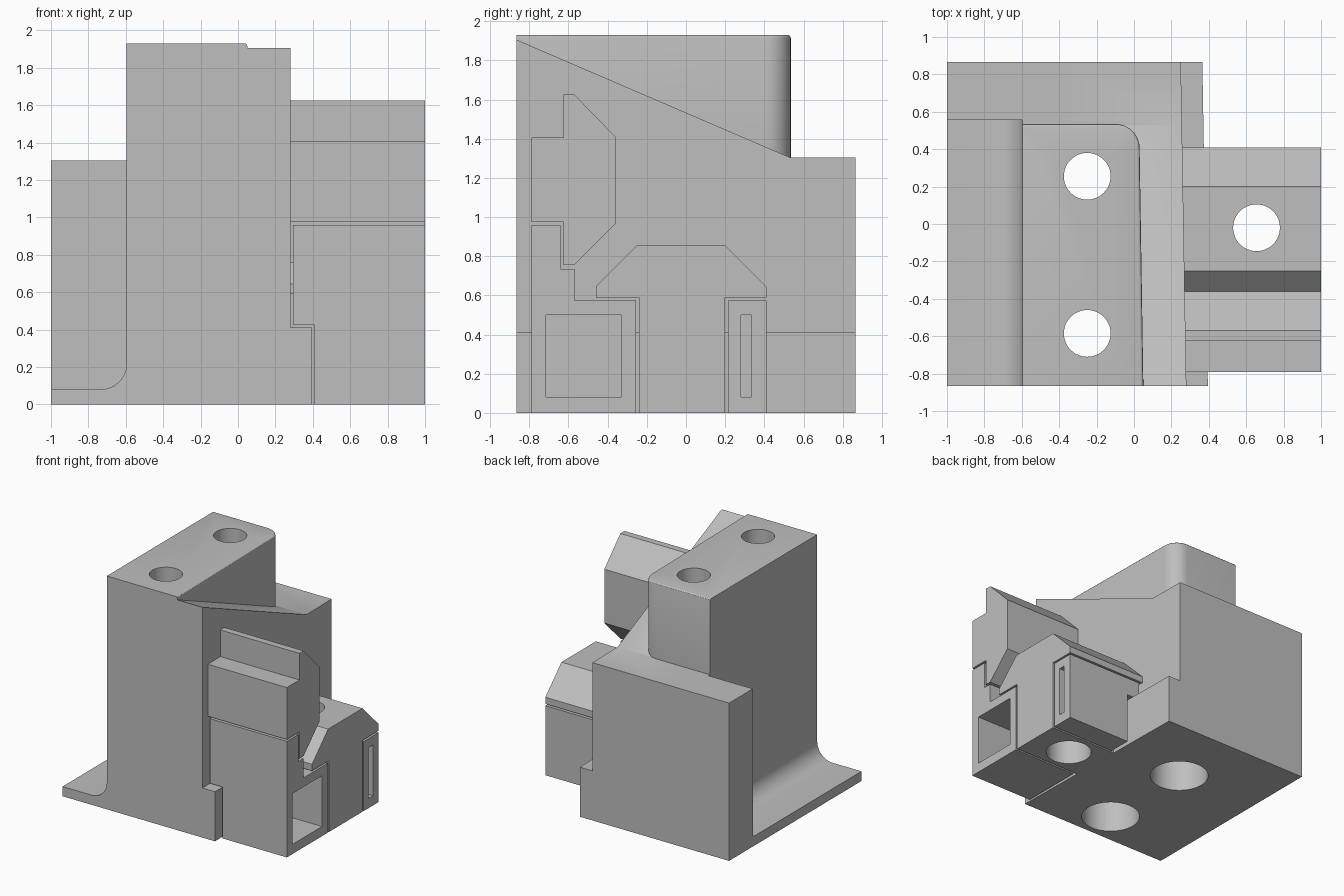
import bpy, bmesh, math
from mathutils import Vector

cube = bpy.data.objects.get("Cube")
if cube:
    bpy.data.objects.remove(cube, do_unlink=True)

grey = bpy.data.materials.new("plain grey")
grey.use_nodes = True
COLOUR = (0.52, 0.52, 0.52, 1)
grey.diffuse_color = COLOUR
grey.node_tree.nodes["Principled BSDF"].inputs["Base Color"].default_value = COLOUR

PLACE = {
    "x": lambda p, d: (d, p[0], p[1]),
    "y": lambda p, d: (p[0], d, p[1]),
    "z": lambda p, d: (p[0], p[1], d),
}


def prism(name, outline, axis, start, end, adjust=None):
    """Extrude a closed outline along an axis, optionally adjusting the corners."""
    bm = bmesh.new()
    low, high = ([bm.verts.new(PLACE[axis](p, d)) for p in outline] for d in (start, end))
    bm.faces.new(low)
    bm.faces.new(high)
    for i in range(len(outline)):
        j = (i + 1) % len(outline)
        bm.faces.new((low[i], low[j], high[j], high[i]))
    if adjust:
        adjust(bm)
    bmesh.ops.recalc_face_normals(bm, faces=bm.faces)
    mesh = bpy.data.meshes.new(name)
    bm.to_mesh(mesh)
    bm.free()
    mesh.materials.append(grey)
    obj = bpy.data.objects.new(name, mesh)
    bpy.context.collection.objects.link(obj)
    return obj


def rect(a, b, c, d):
    return [(a, c), (b, c), (b, d), (a, d)]


def arc(cx, cy, r, a0, a1, steps=10):
    angles = [math.radians(a0 + (a1 - a0) * i / steps) for i in range(steps + 1)]
    return [(cx + r * math.cos(a), cy + r * math.sin(a)) for a in angles]


def combine(target, tool, operation):
    """Apply a boolean and discard the tool."""
    tool.hide_render = True
    mod = target.modifiers.new(operation.lower(), "BOOLEAN")
    mod.operation, mod.solver, mod.object = operation, "EXACT", tool
    bpy.context.view_layer.objects.active = target
    bpy.ops.object.modifier_apply(modifier=mod.name)
    bpy.data.objects.remove(tool, do_unlink=True)


def stepped_hole(target, x, y, wide, depth):
    """Narrow through hole with a wider bore from below."""
    for r, bottom, top in ((0.125, -0.1, 2.1), (wide, -0.1, depth)):
        circle = arc(x, y, r, 0, 360, 48)[:-1]
        combine(target, prism("hole_cutter", circle, "z", bottom, top), "DIFFERENCE")


def taper(bm):
    """The right flank leans in slightly towards the back."""
    for v in bm.verts:
        if v.co.x > 0:
            v.co.x -= 0.017 * (v.co.y + 0.87)


def round_top(bm):
    """Soften the upper rim on the right and rear sides."""
    rim = []
    for e in bm.edges:
        a, b = (v.co for v in e.verts)
        mid = (a + b) / 2
        if min(a.z, b.z) > 1.9 and (mid.x > -0.05 and mid.y > -0.8 or mid.y > 0.5):
            rim.append(e)
    bmesh.ops.recalc_face_normals(bm, faces=bm.faces)
    bmesh.ops.bevel(bm, geom=rim, offset=0.015, segments=3, profile=0.5, affect="EDGES")


# Main block with sloping shoulder
body = prism("main_body", [(-0.865, 0), (0.865, 0), (0.865, 1.305), (0.53, 1.305),
                           (-0.865, 1.905)], "x", -0.595, 0.28, taper)

# Tall column with one rounded rear corner
column = [(-0.595, -0.865), (0.05, -0.865)] + arc(-0.1, 0.405, 0.13, 0, 90) + [(-0.595, 0.535)]
combine(body, prism("column", column, "z", 0.4, 1.93, round_top), "UNION")

# Rear wall and filleted foot plate on the other side
combine(body, prism("rear_wall", rect(-1, -0.4, 0.555, 0.865), "z", 0, 1.305), "UNION")
foot = [(-0.4, 0), (-1, 0), (-1, 0.08)] + arc(-0.735, 0.22, 0.14, -90, 0) + [(-0.4, 0.22)]
combine(body, prism("foot_plate", foot, "y", -0.865, 0.57), "UNION")

# Low flange along the right flank
combine(body, prism("flange", rect(0.0, 0.395, -0.865, 0.865), "z", 0, 0.41, taper), "UNION")

# Mushroom-shaped rail projecting to the right
rail = [(-0.24, 0), (-0.24, 0.59), (-0.46, 0.59), (-0.46, 0.645), (-0.25, 0.855),
        (0.2, 0.855), (0.41, 0.645), (0.41, 0.59), (0.2, 0.59), (0.2, 0)]
combine(body, prism("rail", rail, "x", 0.1, 1), "UNION")

# Vertical bolt holes
for y in (0.255, -0.585):
    stepped_hole(body, -0.25, y, 0.228, 1.3)
stepped_hole(body, 0.655, -0.02, 0.177, 0.4)

# Upper hook carried on the flank
hook = prism("upper_hook", [(-0.79, 0.975), (-0.625, 0.975), (-0.625, 0.755), (-0.57, 0.755),
                            (-0.36, 0.965), (-0.36, 1.41), (-0.57, 1.625), (-0.625, 1.625),
                            (-0.625, 1.405), (-0.79, 1.405)], "x", 0.2, 1)

# Front and rear jaws: relieved over the flange, each with a window in its end
front_jaw = prism("front_jaw", [(-0.79, 0), (-0.79, 0.96), (-0.64, 0.96), (-0.64, 0.735),
                                (-0.57, 0.735), (-0.57, 0.575), (-0.255, 0.575), (-0.255, 0)],
                  "x", 0.295, 1)
rear_jaw = prism("rear_jaw", rect(0.215, 0.41, 0, 0.575), "x", 0.295, 1)
for jaw, window in ((front_jaw, (-0.715, -0.33)), (rear_jaw, (0.28, 0.335))):
    combine(jaw, prism("relief_cutter", rect(-1, 1, -0.1, 0.425), "x", 0.2, 0.41), "DIFFERENCE")
    combine(jaw, prism("window_cutter", rect(*window, 0.08, 0.5), "x", 0.47, 1.1), "DIFFERENCE")

# Smooth the round surfaces, keep the edges crisp
for obj in (body, hook, front_jaw, rear_jaw):
    bpy.ops.object.select_all(action="DESELECT")
    obj.select_set(True)
    bpy.context.view_layer.objects.active = obj
    bpy.ops.object.shade_smooth_by_angle(angle=math.radians(30))
